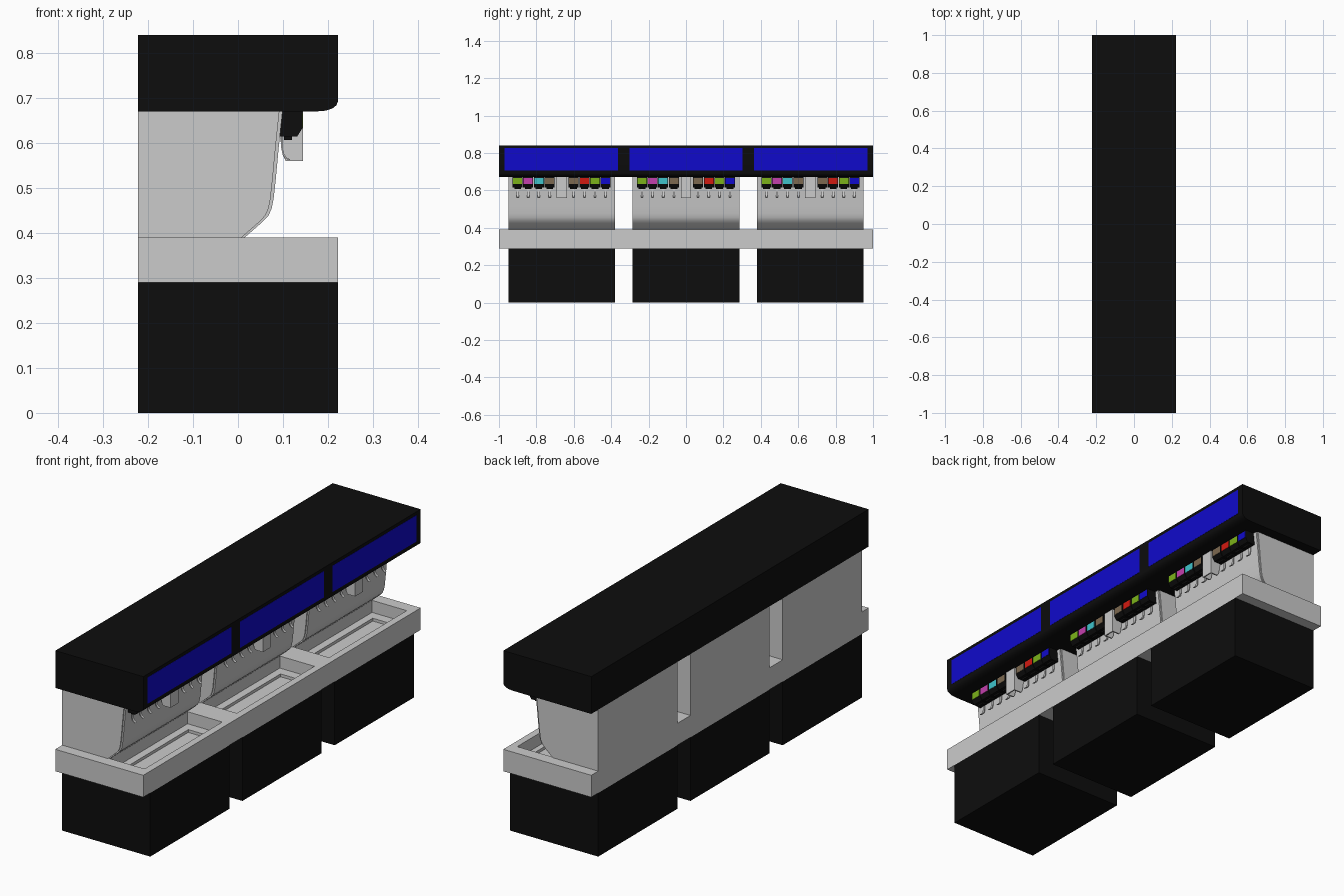
import bpy, bmesh, math

if "Cube" in bpy.data.objects:
    bpy.data.objects.remove(bpy.data.objects["Cube"])

X = 0.222
UNITS = (-0.665, 0.0, 0.665)
HALF = 0.285


def material(name, rgb):
    m = bpy.data.materials.new(name)
    m.diffuse_color = (*rgb, 1)
    m.use_nodes = True
    m.node_tree.nodes["Principled BSDF"].inputs["Base Color"].default_value = m.diffuse_color
    return m


BLACK = material("black", (0.004, 0.004, 0.004))
BLUE = material("screen_blue", (0.005, 0.003, 0.6))
GREEN = material("green", (0.2, 0.45, 0.01))
PINK = material("pink", (0.55, 0.05, 0.42))
CYAN = material("cyan", (0.05, 0.55, 0.6))
BROWN = material("brown", (0.2, 0.14, 0.08))
RED = material("red", (0.65, 0.01, 0.005))


def prism(name, pts, y0, y1, mat=None, smooth=False):
    """Extrude an x-z profile from y0 to y1."""
    bm = bmesh.new()
    face = bm.faces.new([bm.verts.new((x, y0, z)) for x, z in pts])
    ext = bmesh.ops.extrude_face_region(bm, geom=[face])["geom"]
    bmesh.ops.translate(bm, vec=(0, y1 - y0, 0),
                        verts=[v for v in ext if isinstance(v, bmesh.types.BMVert)])
    bmesh.ops.recalc_face_normals(bm, faces=bm.faces)
    me = bpy.data.meshes.new(name)
    bm.to_mesh(me)
    bm.free()
    ob = bpy.data.objects.new(name, me)
    bpy.context.collection.objects.link(ob)
    if mat:
        me.materials.append(mat)
    if smooth:
        bpy.ops.object.select_all(action='DESELECT')
        ob.select_set(True)
        bpy.context.view_layer.objects.active = ob
        bpy.ops.object.shade_smooth_by_angle(angle=math.radians(35))
    return ob


def box(name, x0, x1, y0, y1, z0, z1, mat=None):
    return prism(name, [(x0, z0), (x1, z0), (x1, z1), (x0, z1)], y0, y1, mat)


def cut(target, cutter):
    mod = target.modifiers.new("recess", 'BOOLEAN')
    mod.operation = 'DIFFERENCE'
    mod.solver = 'EXACT'
    mod.object = cutter
    cutter.hide_render = True
    cutter.hide_set(True)


# Header with rounded lower front edge
prism("header", [(-X, 0.67), (0.17, 0.67), (0.195, 0.672), (0.21, 0.677),
                 (0.219, 0.684), (X, 0.692), (X, 0.84), (-X, 0.84)],
      -1, 1, BLACK, True)

# Drip tray shared by all units
tray = box("drip_tray", -X, X, -1, 1, 0.29, 0.39)

# Front curve of the splash panel, bottom to top
CURVE = [(0.015, 0.39), (0.055, 0.425), (0.068, 0.439), (0.075, 0.455),
         (0.079, 0.475), (0.084, 0.52), (0.091, 0.595), (0.099, 0.67)]
# Valve side profile and its lever path
VALVE = [(0.088, 0.67), (0.143, 0.67), (0.143, 0.633), (0.132, 0.615), (0.09, 0.615)]
LEVER = [(0.096, 0.615), (0.096, 0.59), (0.099, 0.575), (0.105, 0.566), (0.113, 0.562)]
COLOURS = (GREEN, PINK, CYAN, BROWN, BROWN, RED, GREEN, BLUE)
OFFSETS = (-0.235, -0.179, -0.122, -0.064, 0.064, 0.122, 0.179, 0.235)

for i, c in enumerate(UNITS):
    n = f"_{i + 1}"
    a, b = c - HALF, c + HALF
    box("base" + n, -X, X, a, b, 0, 0.29, BLACK)
    s = c * 1.003
    box("screen" + n, X - 0.004, X + 0.0008, s - 0.303, s + 0.303, 0.705, 0.825, BLUE)

    # Drip recess with a stepped floor
    cut(tray, box("recess_cutter" + n, 0.015, 0.19, a + 0.005, b - 0.005, 0.335, 0.42))
    cut(tray, box("drain_cutter" + n, 0.05, 0.165, a + 0.05, b - 0.05, 0.322, 0.36))

    # Cabinet and slightly narrower splash panel
    inner = [(x - 0.007, z) for x, z in CURVE]
    prism("cabinet" + n, [(-X, 0.39)] + inner + [(-X, 0.67)], a, b, None, True)
    prism("splash_panel" + n, CURVE + [(x - 0.008, z) for x, z in reversed(CURVE)],
          a + 0.005, b - 0.005, None, True)

    # Ice chute, open at the bottom and back
    box("chute_front" + n, 0.139, 0.145, c - 0.028, c + 0.028, 0.56, 0.67)
    for y0 in (c - 0.028, c + 0.022):
        prism("chute_side" + n, [(0.088, 0.67), (0.094, 0.61), (0.099, 0.575),
                                 (0.106, 0.56), (0.139, 0.56), (0.139, 0.67)],
              y0, y0 + 0.006)

    # Valves with coloured label, nozzle and lever
    for off, col in zip(OFFSETS, COLOURS):
        y = c + off
        prism("valve" + n, VALVE, y - 0.027, y + 0.027, BLACK)
        box("valve_label" + n, 0.14, 0.1445, y - 0.024, y + 0.024, 0.635, 0.666, col)
        box("nozzle" + n, 0.102, 0.12, y - 0.018, y + 0.018, 0.607, 0.617, BLACK)
        prism("lever" + n, LEVER + [(x + 0.003, z + 0.002) for x, z in reversed(LEVER)],
              y - 0.006, y + 0.006, None, True)
